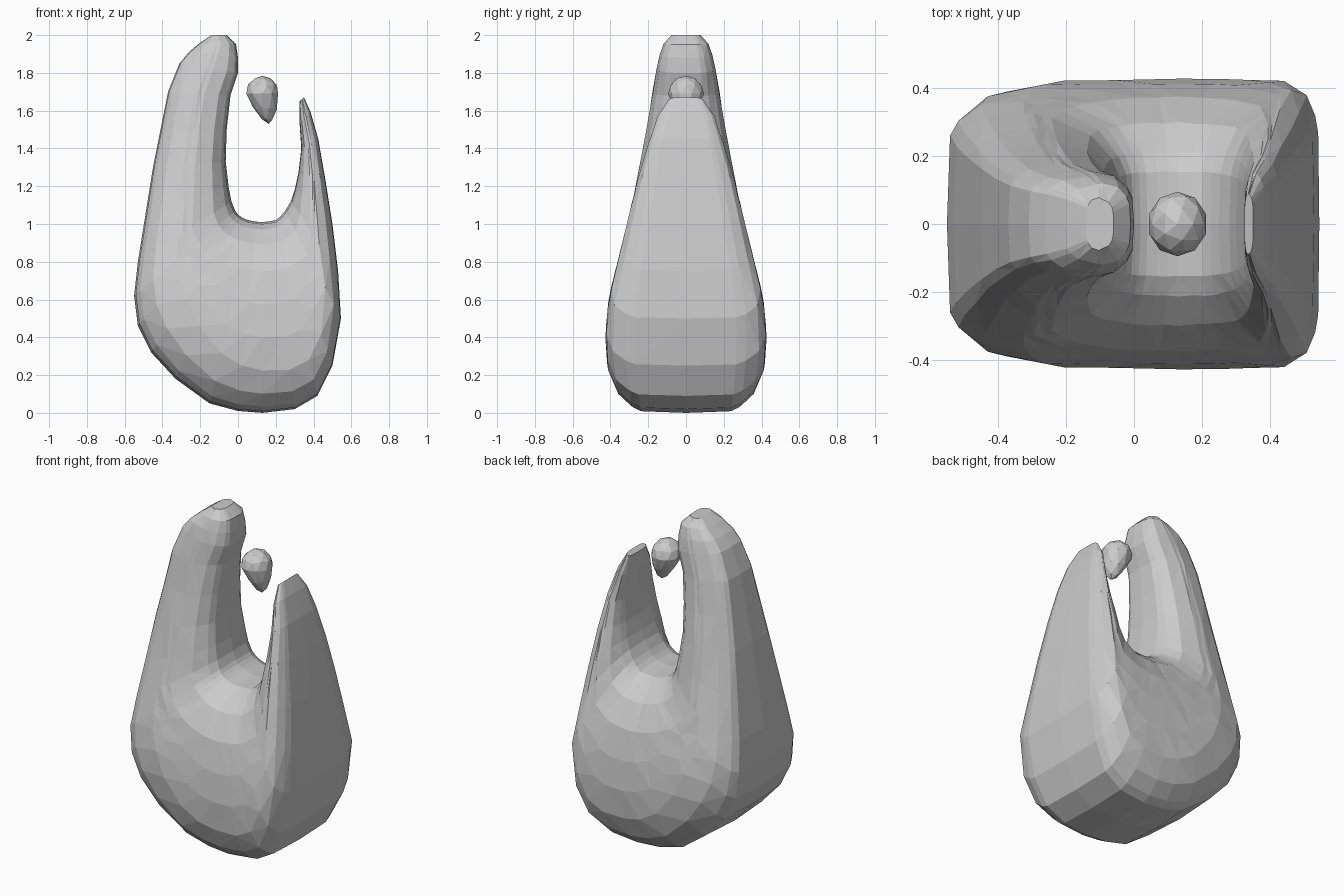
import bpy, bmesh, math, random
from mathutils import Vector

if "Cube" in bpy.data.objects:
    bpy.data.objects.remove(bpy.data.objects["Cube"])

random.seed(4)

# Body sections along the U: inner x, inner z, outer x, outer z
SECTIONS = [
    (-.06, 2.0, -.14, 2.0), (-.01, 1.95, -.2, 1.96), (0, 1.88, -.26, 1.91),
    (0, 1.8, -.31, 1.85), (-.04, 1.68, -.37, 1.7), (-.06, 1.5, -.41, 1.5),
    (-.065, 1.33, -.45, 1.3), (-.05, 1.2, -.49, 1.05), (-.035, 1.12, -.53, .8),
    (-.015, 1.07, -.55, .62), (0, 1.05, -.53, .46), (.02, 1.035, -.46, .32),
    (.04, 1.025, -.33, .18), (.07, 1.017, -.15, .05), (.1, 1.012, 0, .01),
    (.13, 1.01, .13, 0), (.17, 1.015, .3, .02), (.2, 1.02, .42, .09),
    (.225, 1.04, .5, .25), (.25, 1.07, .545, .5), (.28, 1.12, .53, .75),
    (.3, 1.18, .5, 1.0), (.32, 1.27, .46, 1.25), (.335, 1.4, .425, 1.45),
    (.325, 1.55, .385, 1.59), (.325, 1.65, .35, 1.67),
]
# Half depth by height, shared low down, different on each prong
LOW = [(0, .37), (.2, .41), (.4, .425), (.6, .41), (.8, .36), (1, .31), (1.2, .265)]
TALL = LOW + [(1.4, .225), (1.6, .19), (1.8, .16), (1.94, .13), (2, .075)]
SHORT = LOW + [(1.4, .205), (1.5, .18), (1.6, .135), (1.67, .08)]
# Rounding of the outer edge by section number: soft left, tight right
EDGE = [(0, .3), (8, .36), (11, .34), (14, .24), (18, .18), (25, .18)]


def lerp_table(table, z):
    for (z0, d0), (z1, d1) in zip(table, table[1:]):
        if z <= z1:
            return d0 + (d1 - d0) * max(0, (z - z0) / (z1 - z0))
    return table[-1][1]


def finish(bm, name):
    bmesh.ops.recalc_face_normals(bm, faces=bm.faces)
    mesh = bpy.data.meshes.new(name)
    bm.to_mesh(mesh)
    bm.free()
    obj = bpy.data.objects.new(name, mesh)
    bpy.context.collection.objects.link(obj)
    return obj


def rounding(base, radius):
    # Distance from the edge and share of full depth there
    out = [(0, 0)]
    for k in (.04, .15, .45, 1):
        out.append((k * radius, base + (1 - base) * math.sqrt(1 - (1 - k) ** 2)))
    return out


def section_ring(bm, index, sec, table):
    inner, outer = Vector((sec[0], 0, sec[1])), Vector((sec[2], 0, sec[3]))
    length = (outer - inner).length
    ri, ro = min(.26, length * .42), min(lerp_table(EDGE, index), length * .42)
    span = length - ri - ro
    steps = rounding(.3, ri)
    steps += [(ri + span / 3, 1), (ri + span * 2 / 3, 1)]
    steps += [(length - s, share) for s, share in reversed(rounding(.5, ro))]
    half = []
    for s, share in steps:
        p = inner.lerp(outer, s / length)
        half.append((p, share * (lerp_table(table, p.z) + random.uniform(-.003, .003))))
    ring = [bm.verts.new((p.x, -d, p.z)) for p, d in half]
    ring += [bm.verts.new((p.x, d, p.z)) for p, d in reversed(half[1:-1])]
    return ring


# Forked body
bm = bmesh.new()
rings = [section_ring(bm, i, s, TALL if i < 15 else SHORT) for i, s in enumerate(SECTIONS)]
for a, b in zip(rings, rings[1:]):
    for i in range(len(a)):
        j = (i + 1) % len(a)
        bm.faces.new((a[i], a[j], b[j], b[i]))
bm.faces.new(rings[0])
bm.faces.new(rings[-1])
bmesh.ops.triangulate(bm, faces=bm.faces, quad_method='SHORT_EDGE')
finish(bm, "forked_body")

# Floating drop-shaped pebble
bm = bmesh.new()
bmesh.ops.create_icosphere(bm, subdivisions=2, radius=1)
for v in bm.verts:
    x, y, z = v.co
    low = max(0, -z)
    taper = 1 - .4 * low
    v.co = (.128 + .088 * x * taper + .035 * low,
            .095 * y * taper,
            1.69 + (.095 if z > 0 else .16) * z)
finish(bm, "floating_pebble")
